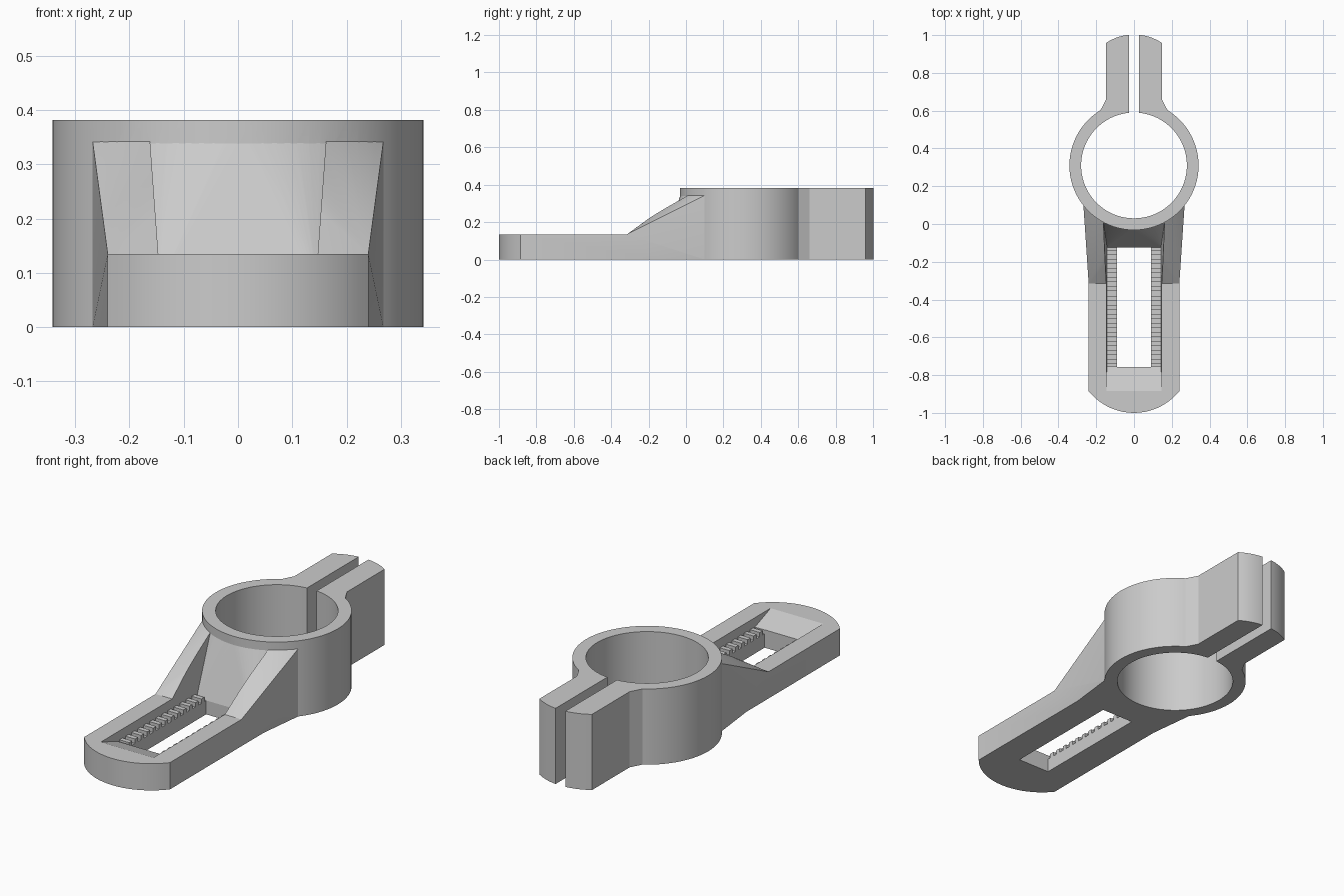
import bpy, bmesh, math

if "Cube" in bpy.data.objects:
    bpy.data.objects.remove(bpy.data.objects["Cube"])

CY, R_OUT, R_IN, H = 0.31, 0.342, 0.28, 0.382   # clamp ring
ARM_H = 0.135

grey = bpy.data.materials.new("plain grey")
grey.diffuse_color = (0.6, 0.6, 0.6, 1)
grey.use_nodes = True
grey.node_tree.nodes["Principled BSDF"].inputs["Base Color"].default_value = grey.diffuse_color


def make(name, bm):
    bmesh.ops.recalc_face_normals(bm, faces=bm.faces)
    me = bpy.data.meshes.new(name)
    bm.to_mesh(me)
    bm.free()
    me.materials.append(grey)
    ob = bpy.data.objects.new(name, me)
    bpy.context.collection.objects.link(ob)
    return ob


def prism(name, outline, z0, z1):
    bm = bmesh.new()
    low = [bm.verts.new((x, y, z0)) for x, y in outline]
    top = [bm.verts.new((x, y, z1)) for x, y in outline]
    bm.faces.new(low[::-1])
    bm.faces.new(top)
    n = len(low)
    for i in range(n):
        j = (i + 1) % n
        bm.faces.new((low[i], low[j], top[j], top[i]))
    return make(name, bm)


def box(name, x0, x1, y0, y1, z0, z1):
    return prism(name, [(x0, y0), (x1, y0), (x1, y1), (x0, y1)], z0, z1)


def hull(name, points):
    bm = bmesh.new()
    for p in points:
        bm.verts.new(p)
    res = bmesh.ops.convex_hull(bm, input=bm.verts)
    junk = set(res["geom_interior"]) | set(res["geom_unused"])
    bmesh.ops.delete(bm, geom=[g for g in junk if isinstance(g, bmesh.types.BMVert)],
                     context='VERTS')
    return make(name, bm)


def arc(cy, r, a0, a1, n):
    return [(r * math.cos(math.radians(a0 + (a1 - a0) * i / n)),
             cy + r * math.sin(math.radians(a0 + (a1 - a0) * i / n)))
            for i in range(n + 1)]


def combine(target, other, op):
    mod = target.modifiers.new(op, 'BOOLEAN')
    mod.operation, mod.solver, mod.object = op, 'EXACT', other
    bpy.context.view_layer.objects.active = target
    bpy.ops.object.modifier_apply(modifier=mod.name)
    bpy.data.objects.remove(other, do_unlink=True)


# flat arm with a rounded nose
nose = math.degrees(math.acos(0.24 / 0.308))
bracket = prism("bracket", [(-0.24, 0.0)] + arc(-0.692, 0.308, 180 + nose, 360 - nose, 20)
                + [(0.24, 0.0)], 0, ARM_H)

# sloping shoulder from the arm up to the ring
rim = arc(CY, 0.340, 218, 322, 26)
combine(bracket, hull("shoulder",
        [(s * 0.24, -0.315, ARM_H) for s in (-1, 1)]
        + [(s * 0.24, -0.14, 0) for s in (-1, 1)]
        + [(x, y, z) for x, y in rim for z in (0, 0.343)]), 'UNION')

# drafted channel with a ramp at the nose
profile = [(-0.885, 0.135), (-0.755, 0.09), (-0.755, 0.07), (0.05, 0.07),
           (0.05, 0.45), (-0.885, 0.45)]
bm = bmesh.new()
sides = [[bm.verts.new((s * (0.137 + 0.073 * z), y, z)) for y, z in profile] for s in (-1, 1)]
for loop in sides:
    bm.faces.new(loop)
for i in range(len(profile)):
    j = (i + 1) % len(profile)
    bm.faces.new((sides[0][i], sides[0][j], sides[1][j], sides[1][i]))
combine(bracket, make("channel", bm), 'DIFFERENCE')
combine(bracket, box("slot", -0.09, 0.09, -0.756, -0.12, -0.1, 0.2), 'DIFFERENCE')

# curved web between the ribs
web = arc(CY, 0.3405, 240, 300, 16)
combine(bracket, hull("web", [(s * 0.147, -0.125, z) for s in (-1, 1) for z in (0, 0.07)]
                      + [(x, y, z) for x, y in web for z in (0, 0.342)]), 'UNION')

# clamp ring and its two ears
combine(bracket, prism("ring", arc(CY, R_OUT, 0, 360, 80)[:-1], 0, H), 'UNION')
ear_end = math.degrees(math.acos(0.147 / 0.27))
combine(bracket, prism("ears", [(-0.1, 0.5), (0.1, 0.5), (0.18, 0.598), (0.147, 0.66)]
                       + arc(0.733, 0.27, ear_end, 180 - ear_end, 16)
                       + [(-0.147, 0.66), (-0.18, 0.598)], 0, H), 'UNION')
combine(bracket, prism("bore", arc(CY, R_IN, 0, 360, 80)[:-1], -0.1, 0.6), 'DIFFERENCE')
combine(bracket, box("gap", -0.027, 0.027, 0.4, 1.1, -0.1, 0.6), 'DIFFERENCE')

# rack teeth along both sides of the slot
for s in (-1, 1):
    for i in range(13):
        y = -0.74 + i * 0.048
        x0, x1 = sorted((s * 0.09, s * 0.146))
        combine(bracket, box("tooth", x0, x1, y, y + 0.024, 0.06, 0.092), 'UNION')

bpy.ops.object.select_all(action='DESELECT')
bracket.select_set(True)
bpy.context.view_layer.objects.active = bracket
bpy.ops.object.shade_smooth_by_angle(angle=math.radians(12))
